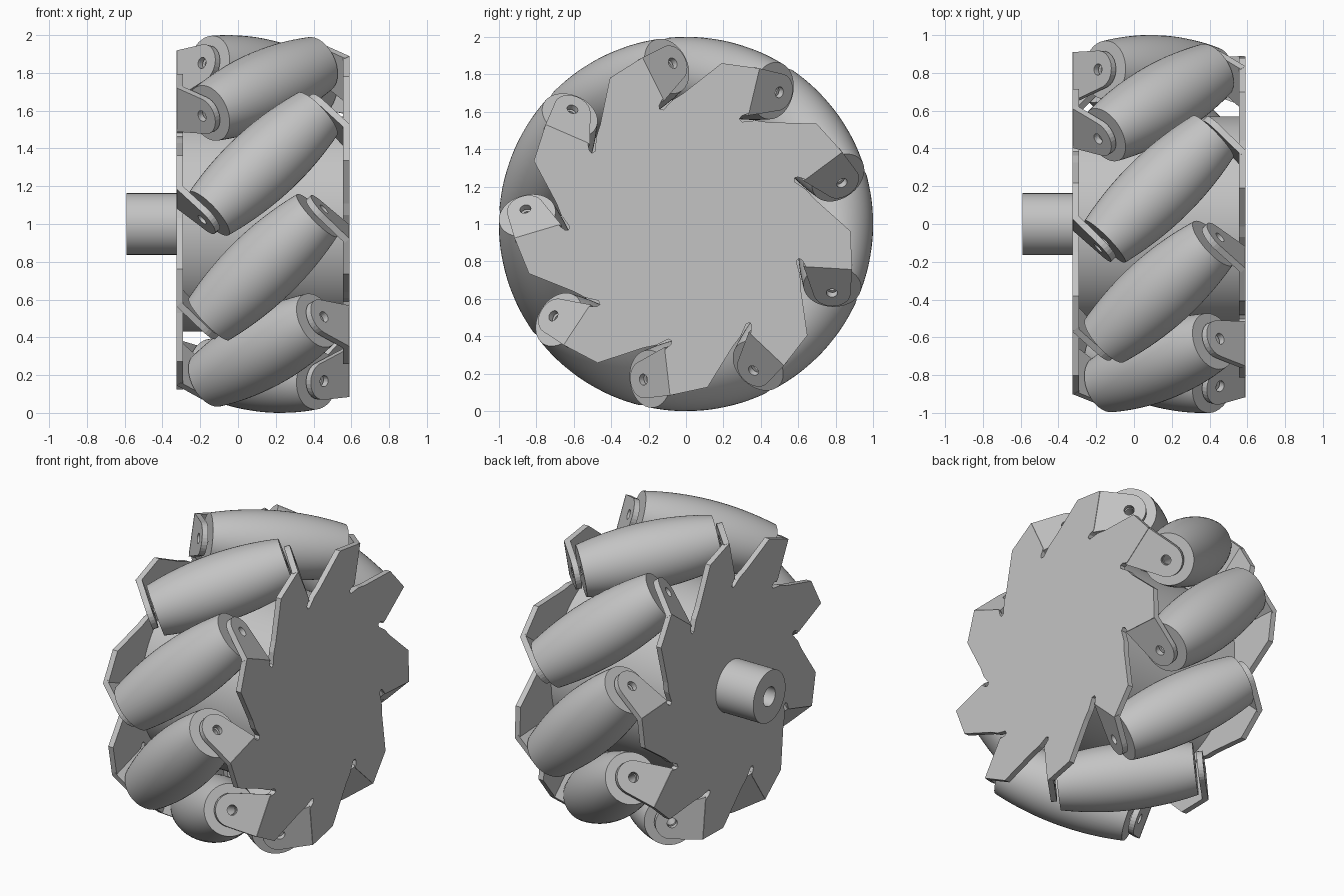
import bpy, bmesh
from math import radians, pi, sqrt, sin, cos
from mathutils import Matrix, Vector

if "Cube" in bpy.data.objects:
    bpy.data.objects.remove(bpy.data.objects["Cube"], do_unlink=True)

COUNT = 9            # rollers round the wheel
HALF = 0.4575        # half the distance over the side plates
THICK = 0.035        # sheet thickness
AXIS_R = 0.80        # distance of roller axes from the wheel axis
PIN = 0.03           # pin hole radius

grey = bpy.data.materials.new("plain_grey")
grey.use_nodes = True
grey.diffuse_color = (0.55, 0.55, 0.55, 1)
grey.node_tree.nodes["Principled BSDF"].inputs["Base Color"].default_value = (0.55, 0.55, 0.55, 1)

# Wheel frame: x is the axle, z points out through the middle of the first roller
WHEEL = Matrix.Translation((0.1325, 0, 1)) @ Matrix.Rotation(radians(76.6 - 90), 4, "X")


def sector(k):
    return Matrix.Rotation(k * 2 * pi / COUNT, 4, "X")


def finish(name, bm, matrix, smooth=False):
    bmesh.ops.recalc_face_normals(bm, faces=bm.faces[:])
    mesh = bpy.data.meshes.new(name)
    bm.to_mesh(mesh)
    bm.free()
    mesh.materials.append(grey)
    obj = bpy.data.objects.new(name, mesh)
    bpy.context.collection.objects.link(obj)
    obj.matrix_world = matrix
    if smooth:
        bpy.ops.object.select_all(action="DESELECT")
        obj.select_set(True)
        bpy.context.view_layer.objects.active = obj
        bpy.ops.object.shade_smooth_by_angle(angle=radians(30))
    return obj


def lathe(name, profile, matrix, steps=64):
    """Spin a closed (position, radius) profile about local x."""
    bm = bmesh.new()
    verts = [bm.verts.new((x, 0, r)) for x, r in profile]
    edges = [bm.edges.new((a, b)) for a, b in zip(verts, verts[1:] + verts[:1])]
    bmesh.ops.spin(bm, geom=verts + edges, axis=(1, 0, 0), cent=(0, 0, 0),
                   angle=2 * pi, steps=steps)
    bmesh.ops.remove_doubles(bm, verts=bm.verts[:], dist=0.0001)
    return finish(name, bm, matrix, True)


def prism(bm, loops, matrix, depth):
    """Fill flat loops (later ones are holes) and give them thickness."""
    edges = []
    for loop in loops:
        verts = [bm.verts.new(matrix @ Vector((a, b, 0))) for a, b in loop]
        edges += [bm.edges.new((a, b)) for a, b in zip(verts, verts[1:] + verts[:1])]
    normal = matrix.to_3x3() @ Vector((0, 0, 1))
    filled = bmesh.ops.triangle_fill(bm, edges=edges, use_beauty=True, normal=normal)
    faces = [f for f in filled["geom"] if isinstance(f, bmesh.types.BMFace)]
    out = bmesh.ops.extrude_face_region(bm, geom=faces)
    moved = [v for v in out["geom"] if isinstance(v, bmesh.types.BMVert)]
    bmesh.ops.translate(bm, verts=moved, vec=normal * depth)


def arc(cx, cy, r, start, end, steps):
    span = radians(end - start)
    return [(cx + r * cos(radians(start) + span * i / steps),
             cy + r * sin(radians(start) + span * i / steps)) for i in range(steps + 1)]


# One tooth of the plate, as (tangential, radial), ending in the bend relief slot
TOOTH = [(-0.174, 0.678), (-0.014, 0.88), (0.19, 0.90), (0.19, 0.655),
         (0.155, 0.63), (0.148, 0.612), (0.165, 0.60), (0.235, 0.625)]
outline = []
for k in range(COUNT):
    turn = Matrix.Rotation(-k * 2 * pi / COUNT, 2)
    outline += [tuple(turn @ Vector(p)) for p in TOOTH]

# Bent tab, as (distance from bend, radial), with its pin hole
REACH = 0.19
tab = [(0, 0.64), *arc(REACH, AXIS_R, 0.10, -80, 90, 14), (0, 0.90)]
pin_hole = arc(REACH, AXIS_R, PIN, 0, 345, 23)

q = 1 / sqrt(2)
plate_frame = Matrix(((0, 0, 1, HALF - THICK), (1, 0, 0, 0), (0, 1, 0, 0), (0, 0, 0, 1)))
tab_frame = Matrix(((-q, 0, q, HALF - THICK * q), (q, 0, q, 0.1875 - THICK * q),
                    (0, 1, 0, 0), (0, 0, 0, 1)))

# Side plates with bent tabs, the second turned half round about a roller's radius
for name, flip in (("left_side_plate", 0), ("right_side_plate", pi)):
    bm = bmesh.new()
    prism(bm, [outline], plate_frame, THICK)
    for k in range(COUNT):
        prism(bm, [tab, pin_hole], sector(k) @ tab_frame, THICK)
    finish(name, bm, WHEEL @ Matrix.Rotation(flip, 4, "Z"))

# Barrel rollers, curved so that together they make a round wheel
barrel = []
for i in range(-12, 13):
    s = 0.37 * i / 12
    dist = sqrt(AXIS_R ** 2 + s * s / 2)
    gap, lean = 1 - dist, s / (2 * dist)
    barrel.append((s + gap * lean, gap * sqrt(1 - lean * lean)))
end = barrel[-1][0]
barrel += [(end, PIN), (-end, PIN)]
tilt = Matrix.Translation((0, 0, AXIS_R)) @ Matrix.Rotation(pi / 4, 4, "Z")
for k in range(COUNT):
    lathe(f"roller_{k + 1}", barrel, WHEEL @ sector(k) @ tilt, 48)

# Drum between the plates and the bored axle stub
inner = HALF - THICK / 2
lathe("drum", [(-inner, 0.01), (-inner, 0.57), (inner, 0.57), (inner, 0.01)], WHEEL, 96)
lathe("axle_stub", [(-0.7225, 0.06), (-0.7225, 0.163), (-inner, 0.163), (-inner, 0.06)], WHEEL)
